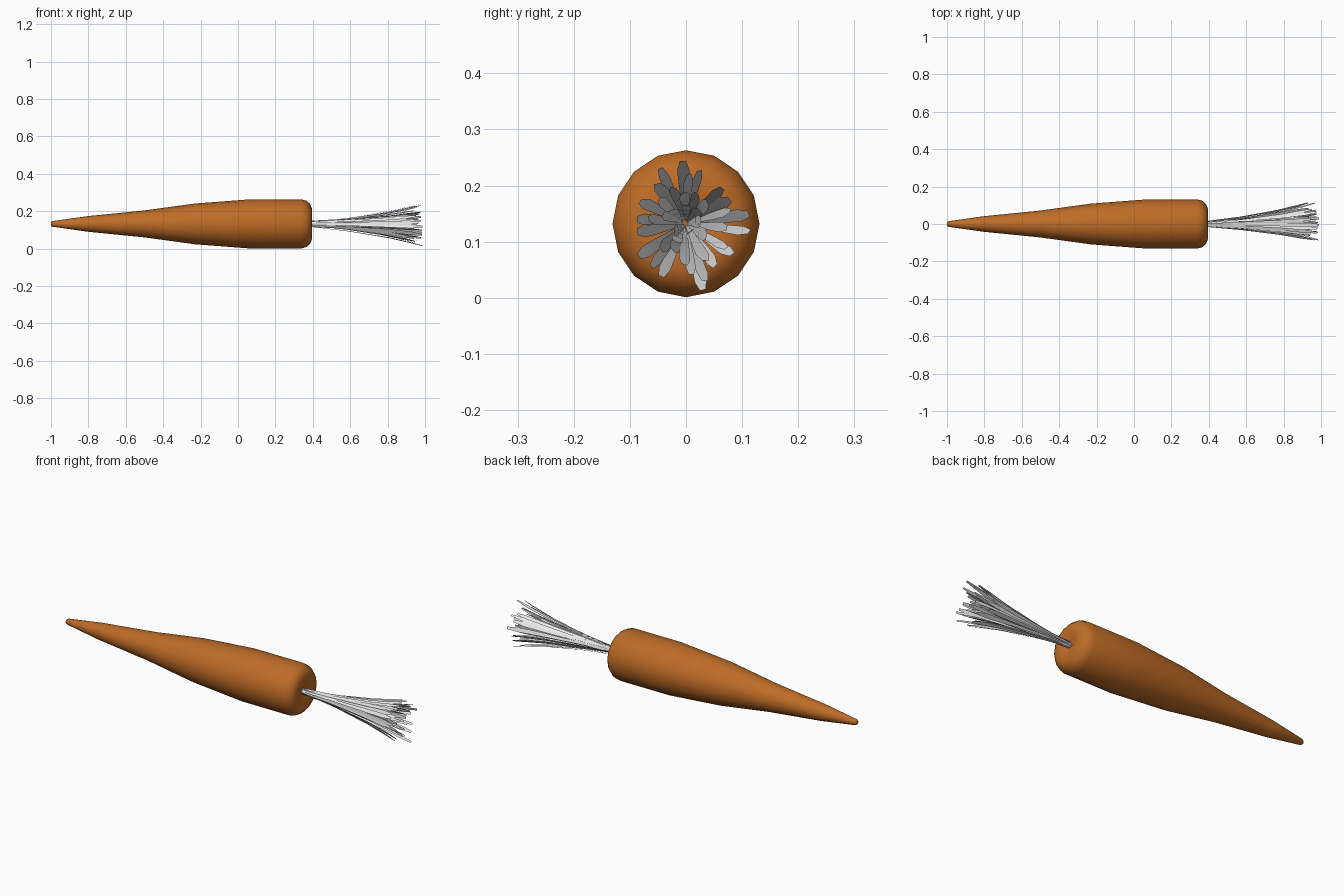
import bpy, bmesh, math, random
from mathutils import Vector

if "Cube" in bpy.data.objects:
    bpy.data.objects.remove(bpy.data.objects["Cube"])

random.seed(4)
CZ = 0.132  # height of the carrot's axis


def material(name, rgb):
    m = bpy.data.materials.new(name)
    m.diffuse_color = (*rgb, 1)
    m.use_nodes = True
    m.node_tree.nodes["Principled BSDF"].inputs["Base Color"].default_value = m.diffuse_color
    return m


def make_object(name, bm, mat):
    me = bpy.data.meshes.new(name)
    bm.to_mesh(me)
    bm.free()
    me.materials.append(mat)
    for p in me.polygons:
        p.use_smooth = True
    ob = bpy.data.objects.new(name, me)
    bpy.context.collection.objects.link(ob)
    return ob


orange = material("carrot_orange", (0.52, 0.15, 0.02))
grey = material("leaf_grey", (0.8, 0.8, 0.8))

# Root: 16-sided lathe along x, with rounded shoulder and dimpled crown
profile = [(-1.0, 0.010), (-0.992, 0.015), (-0.8, 0.042), (-0.5, 0.072),
           (-0.23, 0.109), (0.06, 0.131), (0.34, 0.131), (0.365, 0.124),
           (0.385, 0.107), (0.395, 0.082), (0.393, 0.05), (0.38, 0.02)]
SIDES = 16
bm = bmesh.new()
rings = []
for x, r in profile:
    rings.append([bm.verts.new((x, r * math.cos(a), CZ + r * math.sin(a)))
                  for a in (2 * math.pi * i / SIDES for i in range(SIDES))])
for a, b in zip(rings, rings[1:]):
    for i in range(SIDES):
        j = (i + 1) % SIDES
        bm.faces.new((a[i], a[j], b[j], b[i]))
bm.faces.new(rings[0])
bm.faces.new(rings[-1])
bmesh.ops.recalc_face_normals(bm, faces=bm.faces)
make_object("carrot_root", bm, orange)


# Leaves: thin blades flaring out from the crown
def blade(bm, angle, spread, tip_x, width, twist):
    radial = Vector((0, math.cos(angle), math.sin(angle)))
    tangent = Vector((0, -math.sin(angle), math.cos(angle)))
    side = tangent * math.cos(twist) + radial * math.sin(twist)
    base_r = random.uniform(0.004, 0.016)
    prev = None
    for t, w in ((0, 0.3), (0.35, 0.5), (0.7, 0.85), (0.9, 1.0), (1, 0.5)):
        r = base_r + (spread - base_r) * (0.65 * t + 0.35 * t ** 3)
        c = Vector((0.38 + (tip_x - 0.38) * t, 0, CZ)) + radial * r
        pair = [bm.verts.new(c - side * width * w / 2),
                bm.verts.new(c + side * width * w / 2)]
        if prev:
            bm.faces.new((prev[0], prev[1], pair[1], pair[0]))
        prev = pair


bm = bmesh.new()
# (count, smallest spread, largest spread) for outer, middle and inner blades
for count, lo, hi in ((18, 0.085, 0.115), (14, 0.05, 0.085), (9, 0.015, 0.05)):
    for i in range(count):
        ang = 2 * math.pi * (i + random.uniform(-0.3, 0.3)) / count + math.pi / 2
        blade(bm, ang, random.uniform(lo, hi), random.uniform(0.93, 0.99),
              random.uniform(0.017, 0.024), random.uniform(-0.5, 0.5))
# longest blades: straight up and straight down
blade(bm, math.pi / 2 + 0.05, 0.112, 0.99, 0.022, 0)
blade(bm, -math.pi / 2 + 0.25, 0.122, 0.99, 0.022, 0)
make_object("carrot_leaves", bm, grey)
